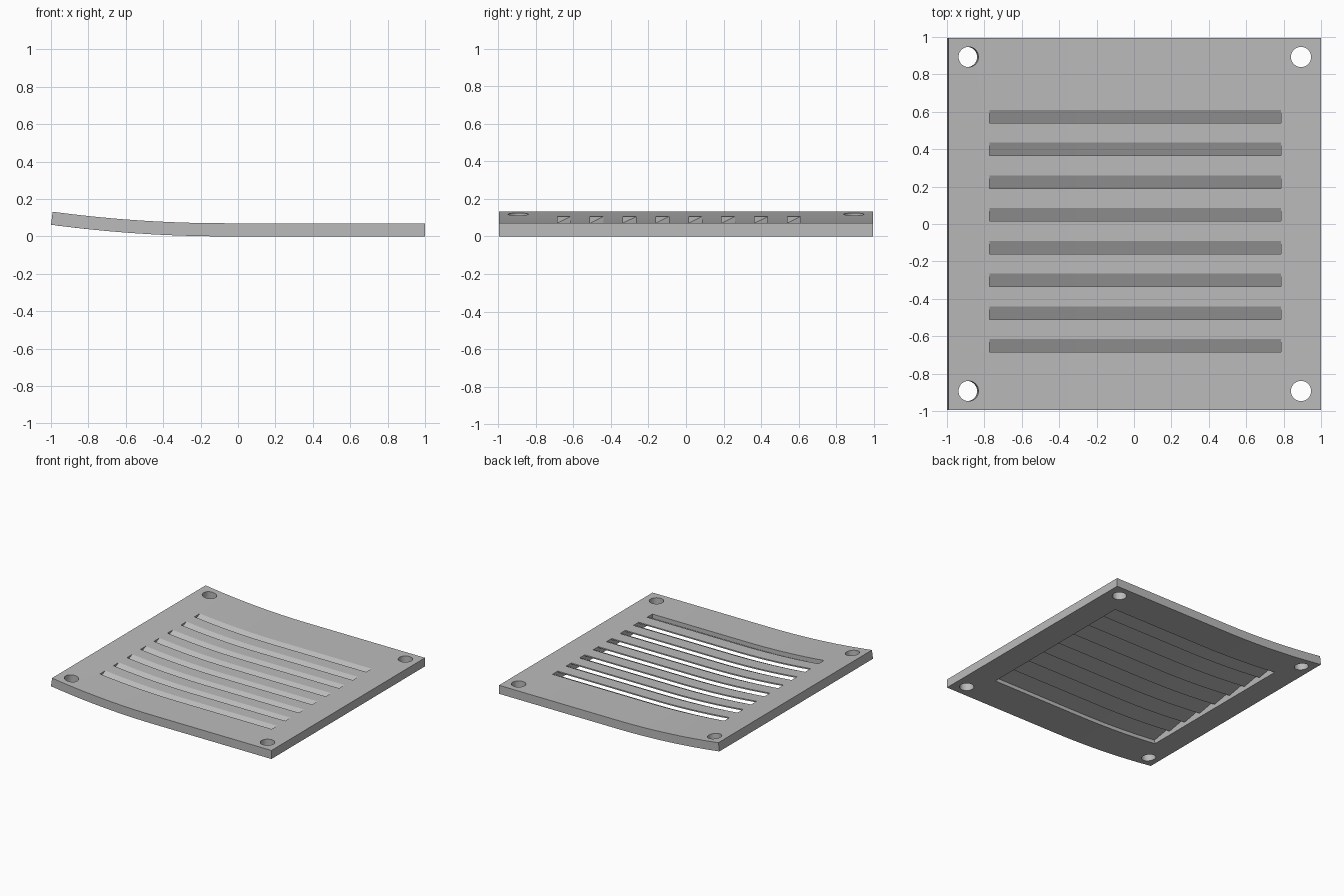
import bpy, bmesh, math
from mathutils import Vector

if "Cube" in bpy.data.objects:
    bpy.data.objects.remove(bpy.data.objects["Cube"])

THICK, HALF_Y = 0.07, 0.995
PITCH, SLOT, FIRST, COUNT = 0.175, 0.07, -0.685, 8
X_MIN, X_MAX = -0.78, 0.785
BEND_START, BEND_RADIUS = -0.07, 7.0

grey = bpy.data.materials.new("light_grey")
grey.use_nodes = True
grey.diffuse_color = (0.5, 0.5, 0.5, 1)
grey.node_tree.nodes["Principled BSDF"].inputs["Base Color"].default_value = (0.5, 0.5, 0.5, 1)


def make_object(name, bm):
    mesh = bpy.data.meshes.new(name)
    bmesh.ops.recalc_face_normals(bm, faces=bm.faces[:])
    bm.to_mesh(mesh)
    bm.free()
    obj = bpy.data.objects.new(name, mesh)
    bpy.context.collection.objects.link(obj)
    return obj


def extrude_profile(bm, profile, x0, x1):
    """Extrude a (y, z) outline along x."""
    face = bm.faces.new([bm.verts.new((x0, y, z)) for y, z in profile])
    result = bmesh.ops.extrude_face_region(bm, geom=[face])
    moved = [v for v in result["geom"] if isinstance(v, bmesh.types.BMVert)]
    bmesh.ops.translate(bm, verts=moved, vec=(x1 - x0, 0, 0))


# Flat plate
bm = bmesh.new()
extrude_profile(bm, [(-HALF_Y, 0), (HALF_Y, 0), (HALF_Y, THICK), (-HALF_Y, THICK)], -1, 1)
plate = make_object("louvred_vent_plate", bm)

# Air space around the slanted louvre blades
above, below, edge, tip = THICK + 0.05, -0.05, THICK - 0.01, THICK / 2
end = FIRST + COUNT * PITCH
outline = [(FIRST, below), (end, below), (end, edge)]
for i in reversed(range(COUNT)):
    y = FIRST + i * PITCH
    outline.append((y, tip - 0.005))
    if i:
        outline += [(y, tip), (y + SLOT, THICK), (y + SLOT, above), (y, above), (y, edge)]
bm = bmesh.new()
extrude_profile(bm, outline, X_MIN, X_MAX)
# The front slot is a closed pocket
extrude_profile(bm, [(FIRST, tip), (FIRST + SLOT, THICK), (FIRST + SLOT, above), (FIRST, above)],
                X_MIN, X_MAX)
louvre_cutter = make_object("louvre_cutter", bm)

# Corner screw holes
bm = bmesh.new()
for sx in (-1, 1):
    for sy in (-1, 1):
        made = bmesh.ops.create_cone(bm, cap_ends=True, segments=32, radius1=0.054,
                                     radius2=0.054, depth=0.4)
        bmesh.ops.translate(bm, verts=made["verts"], vec=(sx * 0.893, sy * 0.893, 0))
hole_cutter = make_object("hole_cutter", bm)

for cutter in (louvre_cutter, hole_cutter):
    cutter.hide_render = True
    mod = plate.modifiers.new(cutter.name, "BOOLEAN")
    mod.operation, mod.solver, mod.object = "DIFFERENCE", "EXACT", cutter
evaluated = plate.evaluated_get(bpy.context.evaluated_depsgraph_get())
cut_mesh = bpy.data.meshes.new_from_object(evaluated)
plate.modifiers.clear()
for cutter in (louvre_cutter, hole_cutter):
    bpy.data.objects.remove(cutter)

# Slice one end across and curl it upwards
bm = bmesh.new()
bm.from_mesh(cut_mesh)
bmesh.ops.triangulate(bm, faces=bm.faces[:])
steps = 12
for i in range(steps):
    x = BEND_START + (-1 - BEND_START) * i / steps
    bmesh.ops.bisect_plane(bm, geom=bm.verts[:] + bm.edges[:] + bm.faces[:],
                           plane_co=(x, 0, 0), plane_no=(1, 0, 0))
for v in bm.verts:
    if v.co.x < BEND_START:
        angle = math.asin((BEND_START - v.co.x) / BEND_RADIUS)
        lift = BEND_RADIUS * (1 - math.cos(angle))
        v.co += Vector((v.co.z * math.sin(angle), 0, lift + v.co.z * (math.cos(angle) - 1)))
bm.to_mesh(cut_mesh)
bm.free()
plate.data = cut_mesh
plate.data.materials.clear()
plate.data.materials.append(grey)

bpy.ops.object.select_all(action="DESELECT")
plate.select_set(True)
bpy.context.view_layer.objects.active = plate
bpy.ops.object.shade_smooth_by_angle(angle=math.radians(8))
